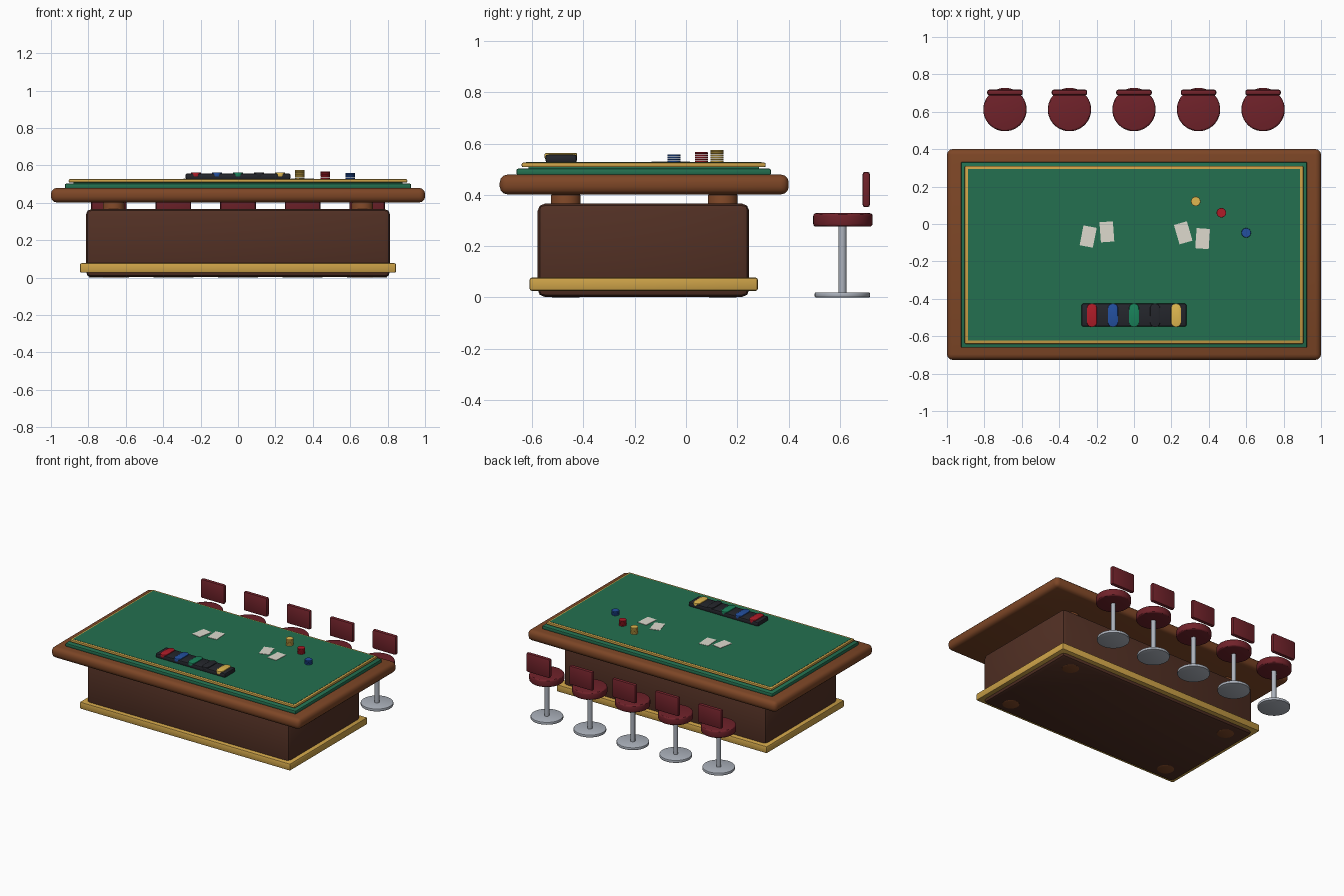
import bpy, bmesh
from math import radians
from mathutils import Matrix

if "Cube" in bpy.data.objects:
    bpy.data.objects.remove(bpy.data.objects["Cube"])

CY = -0.163      # y centre of the table


def mat(name, r, g, b):
    m = bpy.data.materials.new(name)
    m.diffuse_color = [((c / 255 + 0.055) / 1.055) ** 2.4 for c in (r, g, b)] + [1]
    m.use_nodes = True
    m.node_tree.nodes["Principled BSDF"].inputs["Base Color"].default_value = m.diffuse_color
    return m


WOOD = mat("wood", 125, 70, 38)
DARK = mat("dark_wood", 82, 48, 36)
FELT = mat("felt", 36, 112, 80)
GOLD = mat("gold", 205, 162, 72)
LEATHER = mat("leather", 112, 34, 42)
CHROME = mat("chrome", 172, 178, 188)
BLACK = mat("black", 36, 38, 44)
RED = mat("red", 175, 28, 40)
BLUE = mat("blue", 35, 80, 160)
GREEN = mat("green", 25, 130, 90)
YELLOW = mat("yellow", 225, 185, 80)
CARD = mat("card", 222, 218, 206)


def finish(name, bm, m, bevel=0, segs=2):
    me = bpy.data.meshes.new(name)
    if bevel:
        edges = [e for e in bm.edges if e.calc_face_angle(0) > radians(50)]
        bmesh.ops.bevel(bm, geom=edges, offset=bevel, segments=segs,
                        profile=0.5, affect='EDGES', clamp_overlap=True)
    for f in bm.faces:
        f.smooth = True
    bm.to_mesh(me)
    bm.free()
    me.set_sharp_from_angle(angle=radians(30))
    me.materials.append(m)
    ob = bpy.data.objects.new(name, me)
    bpy.context.collection.objects.link(ob)
    return ob


def box(name, x, y, z0, z1, w, d, m, bevel=0, segs=2, rot=0):
    bm = bmesh.new()
    bmesh.ops.create_cube(bm, size=1, matrix=Matrix.Diagonal((w, d, z1 - z0, 1)))
    ob = finish(name, bm, m, bevel, segs)
    ob.location = (x, y, (z0 + z1) / 2)
    ob.rotation_euler.z = radians(rot)
    return ob


def disc(name, x, y, z0, z1, r, m, bevel=0, segs=2, n=32):
    bm = bmesh.new()
    bmesh.ops.create_cone(bm, cap_ends=True, segments=n, radius1=r, radius2=r, depth=z1 - z0)
    ob = finish(name, bm, m, bevel, segs)
    ob.location = (x, y, (z0 + z1) / 2)
    return ob


# Table body and base band
box("table_base", 0, CY - 0.003, 0.002, 0.366, 1.625, 0.825, DARK, 0.028)
box("base_band", 0, CY - 0.002, 0.026, 0.077, 1.69, 0.89, GOLD, 0.008)

# Corner posts
for sx in (-1, 1):
    for sy in (-1, 1):
        disc("corner_post", sx * 0.665, CY + sy * 0.306, 0, 0.402, 0.058, WOOD, 0.006)

# Table top: wooden rail, felt step, gold trim, playing surface
box("rail", 0, CY, 0.402, 0.479, 2.0, 1.127, WOOD, 0.03, 3)
box("felt_step", 0, CY - 0.002, 0.477, 0.502, 1.85, 0.992, FELT, 0.006)
box("felt_core", 0, CY - 0.002, 0.49, 0.52, 1.76, 0.9, FELT)
box("gold_trim", 0, CY - 0.002, 0.508, 0.526, 1.81, 0.952, GOLD, 0.006)
box("playing_surface", 0, CY - 0.002, 0.515, 0.5275, 1.776, 0.918, FELT)

# Chip tray with five rows
box("chip_tray", 0, -0.487, 0.526, 0.557, 0.56, 0.122, BLACK, 0.008)
for i, m in enumerate((RED, BLUE, GREEN, BLACK, YELLOW)):
    ob = disc("tray_chips", (i - 2) * 0.1125, -0.488, 0.54, 0.563, 0.027, m, 0.004)
    for v in ob.data.vertices:      # stretch the disc into a slot shape
        v.co.y += 0.036 if v.co.y > 0 else -0.036

# Loose chip stacks
for x, y, count, m in ((0.33, 0.121, 6, YELLOW), (0.467, 0.06, 5, RED), (0.6, -0.047, 4, BLUE)):
    for k in range(count):
        z = 0.527 + k * 0.0082
        disc("chip", x, y, z, z + 0.0066, 0.0255, m, 0.001, 1, 24)

# Playing cards
for x, y, rot in ((-0.245, -0.067, -11), (-0.145, -0.042, 4), (0.263, -0.047, 16), (0.367, -0.078, -4)):
    box("card", x, y, 0.527, 0.53, 0.072, 0.108, CARD, rot=rot)

# Five stools along the back
for i in range(5):
    x = (i - 2) * 0.345
    disc("stool_foot", x, 0.61, 0, 0.02, 0.108, CHROME, 0.005)
    disc("stool_pole", x, 0.61, 0.015, 0.285, 0.016, CHROME, n=20)
    disc("stool_seat", x, 0.612, 0.276, 0.329, 0.116, LEATHER, 0.012, 3, 40)
    box("stool_back", x, 0.703, 0.352, 0.49, 0.19, 0.03, LEATHER, 0.011)
